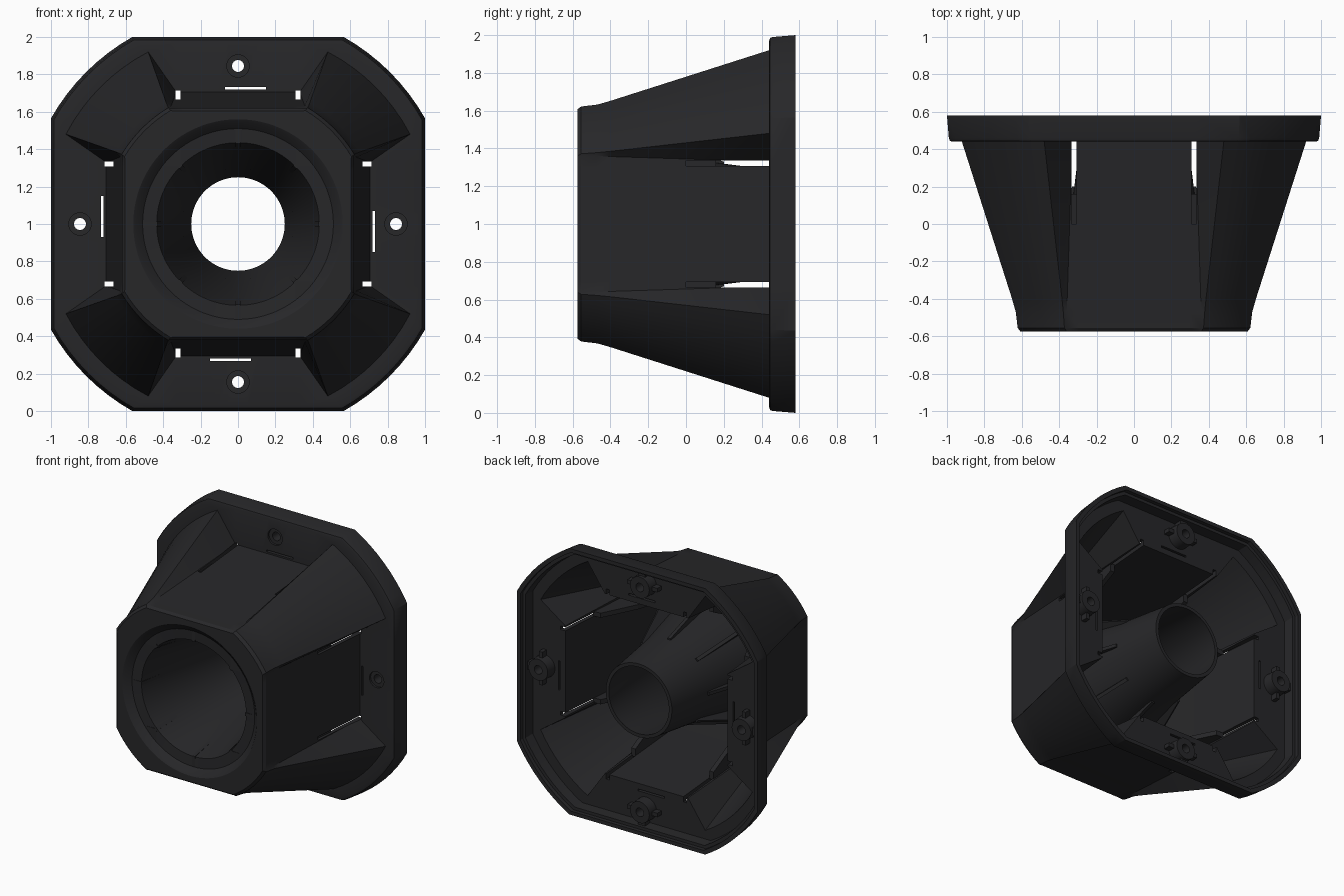
import bpy, bmesh
from math import sin, cos, pi, hypot, atan2, radians
from mathutils import Matrix

if "Cube" in bpy.data.objects:
    bpy.data.objects.remove(bpy.data.objects["Cube"])

FLAT, ARC = 12, 8
N = 4 * (FLAT + ARC + 2)
LIFT = Matrix.Translation((0, 0, 1))

mat = bpy.data.materials.new("black_plastic")
mat.diffuse_color = (0.02, 0.02, 0.022, 1)
mat.use_nodes = True
mat.node_tree.nodes["Principled BSDF"].inputs["Base Color"].default_value = mat.diffuse_color


def quarter(k):
    return LIFT @ Matrix.Rotation(-k * pi / 2, 4, 'Y')


def circle(y, r, n=N):
    return [(r * sin((i - FLAT / 2) * 2 * pi / n), y, r * cos((i - FLAT / 2) * 2 * pi / n)) for i in range(n)]


def section(y, ax, av, bx, bv):
    """Four-lobed outline: flat from -ax to ax at height av, corner arc starting at (bx, bv)."""
    q = [(-ax + 2 * ax * i / FLAT, av) for i in range(FLAT + 1)]
    r, t0 = hypot(bx, bv), atan2(bx, bv)
    for i in range(ARC + 1):
        t = t0 + (pi / 2 - 2 * t0) * i / ARC
        q.append((r * sin(t), r * cos(t)))
    pts = []
    for k in range(4):
        pts += [(x, y, v) for x, v in q]
        q = [(v, -x) for x, v in q]
    return pts


def add_ring_loft(bm, rings, m):
    """Closed solid: consecutive rings joined, last ring back to the first."""
    vs = [[bm.verts.new(m @ Matrix.Translation(p).to_translation()) for p in r] for r in rings]
    n = len(rings[0])
    for a, b in zip(vs, vs[1:] + vs[:1]):
        for i in range(n):
            j = (i + 1) % n
            bm.faces.new((a[i], a[j], b[j], b[i]))


def add_box(bm, x0, x1, y0, y1, v0, v1, m):
    c = Matrix.Translation(((x0 + x1) / 2, (y0 + y1) / 2, (v0 + v1) / 2))
    s = Matrix.Diagonal((x1 - x0, y1 - y0, v1 - v0, 1))
    bmesh.ops.create_cube(bm, size=1, matrix=m @ c @ s)


def add_cyl(bm, v, r, y0, y1, m):
    c = Matrix.Translation((0, (y0 + y1) / 2, v)) @ Matrix.Rotation(pi / 2, 4, 'X')
    bmesh.ops.create_cone(bm, cap_ends=True, segments=32, radius1=r, radius2=r, depth=y1 - y0, matrix=m @ c)


def add_plate(bm, profile, x, t, m):
    """Flat rib: (y, v) profile extruded by thickness t around x."""
    lo, hi = [[bm.verts.new(m @ Matrix.Translation((x + s * t / 2, y, v)).to_translation())
               for y, v in profile] for s in (-1, 1)]
    bm.faces.new(lo)
    bm.faces.new(hi[::-1])
    for i in range(len(profile)):
        j = (i + 1) % len(profile)
        bm.faces.new((lo[j], lo[i], hi[i], hi[j]))


def finish(bm, name):
    bmesh.ops.recalc_face_normals(bm, faces=bm.faces)
    me = bpy.data.meshes.new(name)
    bm.to_mesh(me)
    bm.free()
    ob = bpy.data.objects.new(name, me)
    bpy.context.collection.objects.link(ob)
    me.materials.append(mat)
    return ob


def smooth(ob):
    bpy.ops.object.select_all(action='DESELECT')
    ob.select_set(True)
    bpy.context.view_layer.objects.active = ob
    bpy.ops.object.shade_smooth_by_angle(angle=radians(30))


# Housing: flange, lobed body, front face, funnel tube and inner wall as one shell
outer = [(.58, .33, 1, .565, 1), (.46, .33, .99, .56, .99), (.445, .33, .985, .555, .985),
         (.44, .33, .97, .55, .97), (.44, .33, .705, .48, .92), (-.40, .357, .632, .385, .652),
         (-.47, .36, .625, .378, .632), (-.555, .36, .62, .372, .622), (-.575, .35, .605, .36, .607)]
bore = [(-.575, .56), (-.565, .545), (-.53, .51), (-.525, .435), (-.51, .43), (.15, .30), (.56, .25),
        (.56, .275), (.15, .325), (-.45, .45), (-.50, .46), (-.50, .54), (-.545, .57)]
inner = [(-.545, .345, .585, .36, .587), (-.42, .365, .605, .39, .617), (.47, .346, .675, .489, .88),
         (.47, .33, .945, .535, .945), (.55, .33, .95, .54, .95), (.55, .33, .972, .55, .972),
         (.58, .33, .972, .55, .972)]
bm = bmesh.new()
add_ring_loft(bm, [section(*s) for s in outer] + [circle(*c) for c in bore] + [section(*s) for s in inner], LIFT)
housing = finish(bm, "housing")

# Cutters: screw holes, counterbores, plate slots and corner slits
bm = bmesh.new()
for k in range(4):
    m = quarter(k)
    add_cyl(bm, .845, .032, .40, .50, m)
    add_box(bm, -.07, .15, .42, .49, .718, .732, m)
    for s in (-1, 1):
        x0, x1 = sorted((s * .308, s * .335))
        add_box(bm, x0, x1, 0, .49, .60, .715, m)
cutter = finish(bm, "hole_cutter")
bm = bmesh.new()
for k in range(4):
    add_cyl(bm, .845, .06, .40, .455, quarter(k))
sink = finish(bm, "counterbore_cutter")
for c in (cutter, sink):
    c.hide_render = True
    mod = housing.modifiers.new("cut", 'BOOLEAN')
    mod.operation, mod.solver, mod.object = 'DIFFERENCE', 'EXACT', c
    bpy.context.view_layer.objects.active = housing
    bpy.ops.object.modifier_apply(modifier=mod.name)
for c in (cutter, sink):
    bpy.data.objects.remove(c)
smooth(housing)

# Screw bosses with side gussets
bm = bmesh.new()
for k in range(4):
    m = quarter(k)
    up = m @ Matrix.Translation((0, 0, .845))
    add_ring_loft(bm, [circle(.46, .032, 32), circle(.55, .032, 32), circle(.55, .08, 32), circle(.46, .085, 32)], up)
    for s in (-1, 1):
        x0, x1 = sorted((s * .07, s * .125))
        add_box(bm, x0, x1, .46, .52, .83, .86, m)
    add_box(bm, -.03, .03, .46, .53, .91, .955, m)
smooth(finish(bm, "screw_bosses"))

# Inner ribs: pairs behind each recess, and fins on the funnel diagonals
bm = bmesh.new()
for k in range(4):
    m = quarter(k)
    for s in (-1, 1):
        add_plate(bm, [(-.53, .32), (-.1, .47), (.16, .60), (.16, .66), (-.53, .59)], s * .325, .035, m)
    add_plate(bm, [(-.53, .43), (.2, .30), (.2, .33), (-.1, .43), (-.53, .59)], 0, .025, m)
    add_plate(bm, [(-.53, .43), (.2, .30), (.2, .33), (-.1, .45), (-.53, .66)], 0, .025,
              m @ Matrix.Rotation(pi / 4, 4, 'Y'))
finish(bm, "inner_ribs")
